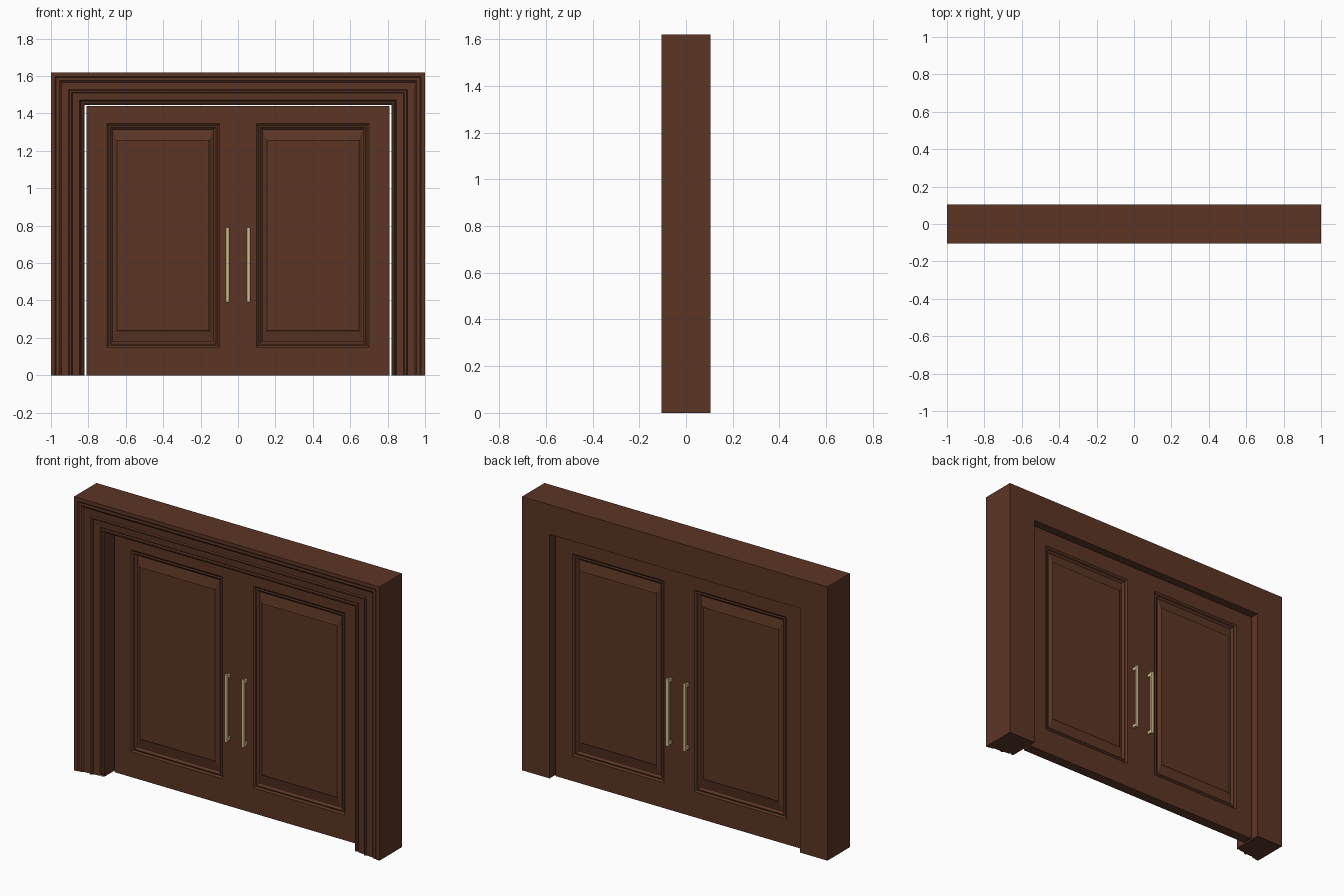
import bpy, bmesh

if "Cube" in bpy.data.objects:
    bpy.data.objects.remove(bpy.data.objects["Cube"])


def material(name, rgb):
    m = bpy.data.materials.new(name)
    m.diffuse_color = (*rgb, 1)
    m.use_nodes = True
    m.node_tree.nodes["Principled BSDF"].inputs["Base Color"].default_value = m.diffuse_color
    return m


WOOD = material("brown wood", (0.105, 0.036, 0.018))
BRASS = material("pale brass", (0.66, 0.52, 0.27))


def finish(bm, name, mat):
    bmesh.ops.remove_doubles(bm, verts=bm.verts, dist=1e-5)
    bmesh.ops.recalc_face_normals(bm, faces=bm.faces)
    me = bpy.data.meshes.new(name)
    bm.to_mesh(me)
    bm.free()
    me.materials.append(mat)
    ob = bpy.data.objects.new(name, me)
    bpy.context.collection.objects.link(ob)
    return ob


# door frame: moulded casing profile (distance from opening, y) swept up, over and down
profile = [(0, .105), (0, -.076), (.008, -.082), (.016, -.082), (.021, -.076),
           (.027, -.083), (.065, -.086), (.070, -.095), (.080, -.097),
           (.085, -.090), (.125, -.092), (.135, -.100), (.152, -.100),
           (.158, -.105), (.18, -.105), (.18, .105)]
bm = bmesh.new()
sections = []
for side, top in ((-1, 0), (-1, 1), (1, 1), (1, 0)):
    sections.append([bm.verts.new((side * (.82 + u), y, top * (1.445 + u * .175 / .18)))
                     for u, y in profile])
n = len(profile)
for a, b in zip(sections, sections[1:]):
    for i in range(n):
        j = (i + 1) % n
        bm.faces.new((a[i], a[j], b[j], b[i]))
bm.faces.new(sections[0])
bm.faces.new(sections[-1])
finish(bm, "door_frame", WOOD)

# double door: each leaf has a moulded raised panel on both faces
Y_FRONT, Y_BACK = 0.0, 0.062
panel_steps = [(0, 0, 0), (.010, .010, .008), (.018, .018, .005), (.030, .030, .016),
               (.036, .036, .016), (.050, .085, .007), (.054, .089, .004)]


def ring(bm, x0, x1, z0, z1, y):
    return [bm.verts.new(p) for p in ((x0, y, z0), (x1, y, z0), (x1, y, z1), (x0, y, z1))]


bm = bmesh.new()
for sx in (-1, 1):
    edges = []
    for y, inward in ((Y_FRONT, 1), (Y_BACK, -1)):
        rings = [ring(bm, 0, sx * .81, 0, 1.44, y)]
        for dx, dz, d in panel_steps:
            rings.append(ring(bm, sx * (.10 + dx), sx * (.70 - dx),
                              .15 + dz, 1.345 - dz, y + inward * d))
        for a, b in zip(rings, rings[1:]):
            for i in range(4):
                j = (i + 1) % 4
                bm.faces.new((a[i], a[j], b[j], b[i]))
        bm.faces.new(rings[-1])
        edges.append(rings[0])
    f, b = edges
    for i in range(3):  # bottom, outer edge, top; the leaves join at the centre
        bm.faces.new((f[i], f[i + 1], b[i + 1], b[i]))
finish(bm, "double_door", WOOD)


# pull handles: a bar on two posts, on both faces of each leaf
def add_box(bm, x, y0, y1, z0, z1, w):
    vs = bmesh.ops.create_cube(bm, size=1)["verts"]
    for v in vs:
        v.co = (x + v.co.x * w, (y0 + y1) / 2 + v.co.y * (y1 - y0),
                (z0 + z1) / 2 + v.co.z * (z1 - z0))


for label, face, out in (("front", Y_FRONT, -1), ("back", Y_BACK, 1)):
    for side, sx in (("left", -1), ("right", 1)):
        bm = bmesh.new()
        x = sx * .056
        lo, hi = sorted((face + out * .022, face + out * .036))
        add_box(bm, x, lo, hi, .39, .79, .02)
        for z in (.395, .765):
            lo, hi = sorted((face - out * .002, face + out * .024))
            add_box(bm, x, lo, hi, z, z + .02, .016)
        ob = finish(bm, f"{label}_{side}_handle", BRASS)
        bev = ob.modifiers.new("soft edges", 'BEVEL')
        bev.width = .003
        bev.segments = 2
